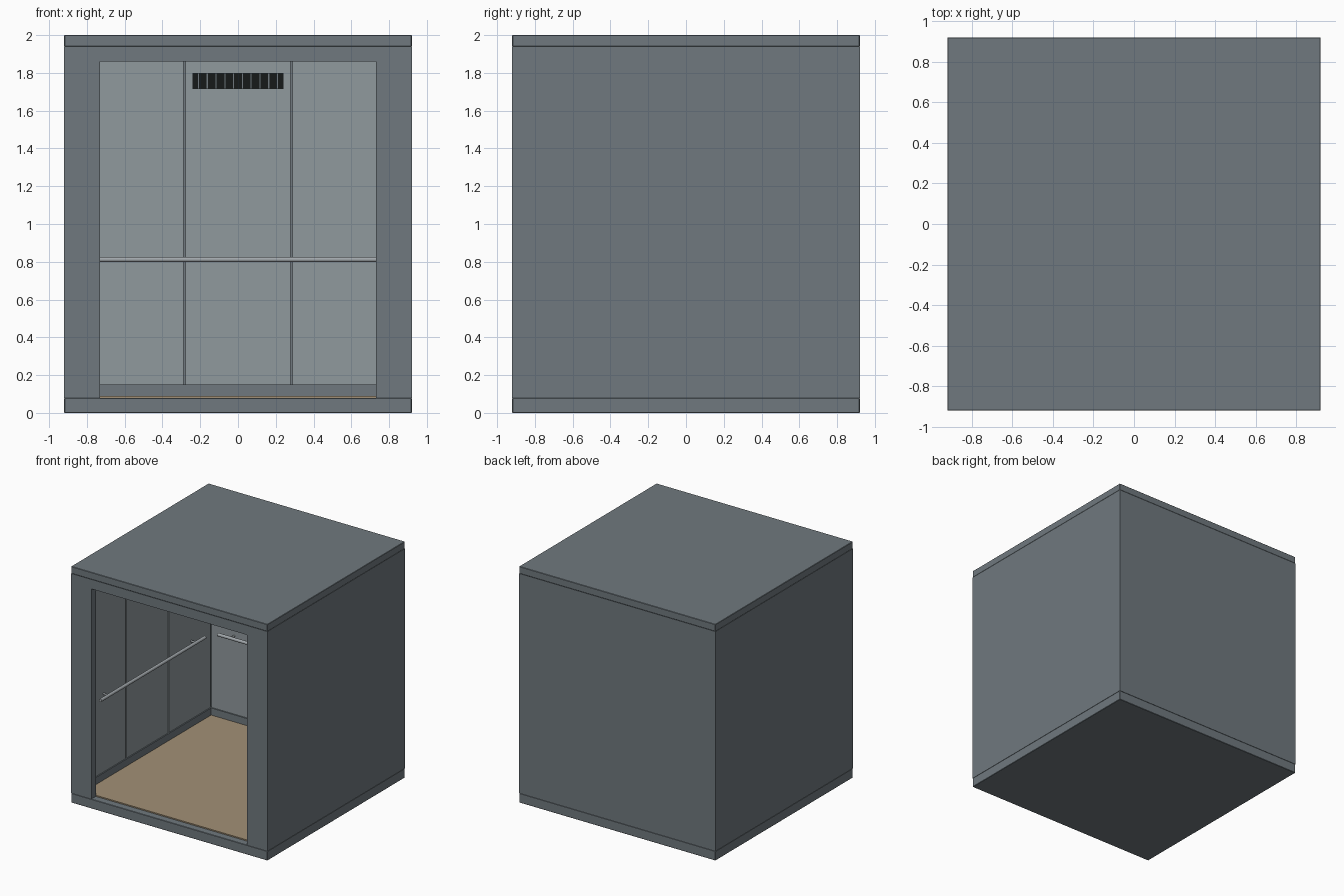
import bpy, bmesh
from math import pi, radians
from mathutils import Matrix, Vector

if "Cube" in bpy.data.objects:
    bpy.data.objects.remove(bpy.data.objects["Cube"])


def material(name, rgb):
    m = bpy.data.materials.new(name)
    m.diffuse_color = (*rgb, 1)
    m.use_nodes = True
    m.node_tree.nodes["Principled BSDF"].inputs["Base Color"].default_value = m.diffuse_color
    return m


STEEL = material("dark_steel", (0.16, 0.19, 0.21))
PANEL = material("brushed_panel", (0.28, 0.32, 0.34))
RAIL = material("rail_metal", (0.36, 0.39, 0.41))
TAN = material("tan_floor", (0.36, 0.28, 0.18))
BLACK = material("vent_black", (0.008, 0.01, 0.01))


def finish(bm, name, mat):
    me = bpy.data.meshes.new(name)
    bmesh.ops.recalc_face_normals(bm, faces=bm.faces)
    bm.to_mesh(me)
    bm.free()
    me.materials.append(mat)
    ob = bpy.data.objects.new(name, me)
    bpy.context.collection.objects.link(ob)
    return ob


def box(name, lo, hi, mat, turn=0, bevel=0):
    """Box between two corners, then turned about z to sit on another wall."""
    lo, hi = Vector(lo), Vector(hi)
    bm = bmesh.new()
    m = Matrix.Rotation(turn, 4, 'Z') @ Matrix.Translation((lo + hi) / 2) @ Matrix.Diagonal((*(hi - lo), 1))
    bmesh.ops.create_cube(bm, size=1, matrix=m)
    ob = finish(bm, name, mat)
    if bevel:
        mod = ob.modifiers.new("edge", 'BEVEL')
        mod.width, mod.segments = bevel, 1
    return ob


def rod(name, centre, length, radius, axis, mat, turn):
    bm = bmesh.new()
    rot = Matrix.Rotation(pi / 2, 4, 'Y' if axis == 'X' else 'X')
    m = Matrix.Rotation(turn, 4, 'Z') @ Matrix.Translation(centre) @ rot
    bmesh.ops.create_cone(bm, cap_ends=True, segments=20, radius1=radius, radius2=radius, depth=length, matrix=m)
    for f in bm.faces:
        f.smooth = len(f.verts) == 4
    return finish(bm, name, mat)


W, I = 0.92, 0.86          # outer and inner half widths
Z0, Z1 = 0.08, 1.94        # top of base, underside of roof

# Base and roof slabs
box("base_slab", (-W, -W, 0), (W, W, Z0), STEEL, bevel=0.003)
box("roof_slab", (-W, -W, Z1), (W, W, 2), STEEL, bevel=0.003)

# Walls with front returns, one extruded C-shaped outline
half = [(0.73, -I), (0.73, -W), (W, -W), (W, W)]
inner = [(-I, -I), (-I, I), (I, I), (I, -I)]
outline = half + [(-x, y) for x, y in reversed(half)] + inner
bm = bmesh.new()
face = bm.faces.new([bm.verts.new((x, y, Z0)) for x, y in outline])
ext = bmesh.ops.extrude_face_region(bm, geom=[face])
bmesh.ops.translate(bm, vec=(0, 0, Z1 - Z0), verts=[v for v in ext["geom"] if isinstance(v, bmesh.types.BMVert)])
if not any(f.normal.z < -0.9 for f in bm.faces) and face.is_valid is False:
    bm.faces.new([v for v in bm.verts if v.co.z == Z0])
finish(bm, "wall_shell", STEEL)

# Door header and floor
box("door_header", (-0.73, -W, 1.86), (0.73, -I, Z1), STEEL)
box("floor_covering", (-I, -I, Z0), (I, I, 0.09), TAN)

# Lining of each wall: panels with seams, skirting, handrail on brackets
for side, turn, skirt, rail, post in (("back", 0, 0.86, 0.75, 0.63),
                                      ("left", pi / 2, 0.84, 0.70, 0.585),
                                      ("right", -pi / 2, 0.84, 0.70, 0.585)):
    for i in (-1, 0, 1):
        c = i * 0.5667
        box(f"{side}_panel_{i + 2}", (c - 0.278, 0.85, 0.09), (c + 0.278, I, Z1), PANEL, turn)
    box(f"{side}_skirting", (-skirt, 0.84, 0.09), (skirt, I, 0.15), STEEL, turn)
    rod(f"{side}_handrail", (0, 0.80, 0.812), rail * 2, 0.0135, 'X', RAIL, turn)
    for s in (-1, 1):
        rod(f"{side}_rail_bracket", (s * post, 0.826, 0.812), 0.05, 0.008, 'Y', RAIL, turn)

# Vent grille high on the back wall
box("vent_back", (-0.24, 0.843, 1.715), (0.24, 0.852, 1.80), BLACK)
for i in range(10):
    x = (i - 4.5) * 0.0465
    box("vent_slat", (x - 0.003, 0.838, 1.715), (x + 0.003, 0.846, 1.80), STEEL)
